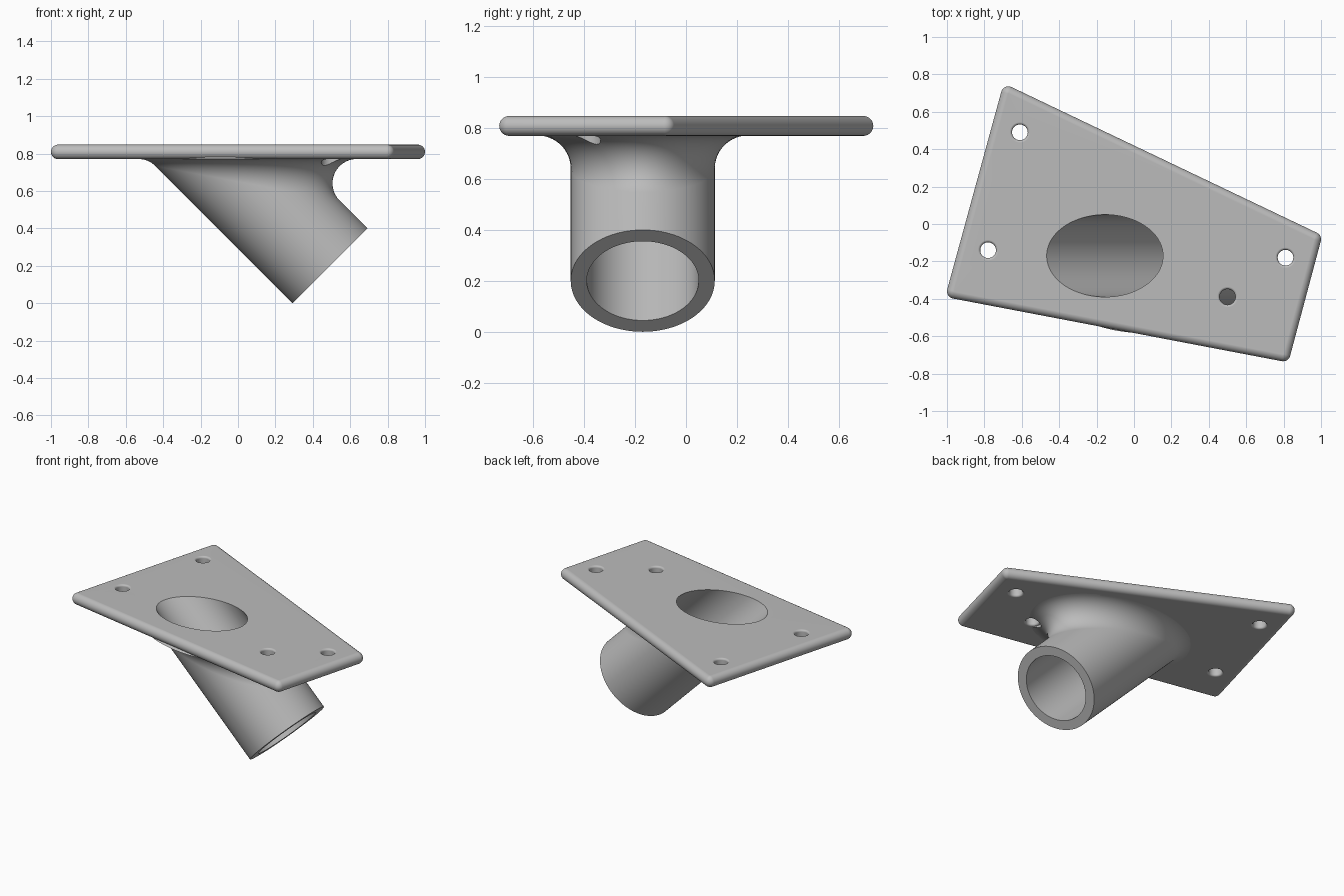
import bpy, bmesh
from math import sin, cos, pi, sqrt, atan2
from mathutils import Vector

cube = bpy.data.objects.get("Cube")
if cube:
    bpy.data.objects.remove(cube, do_unlink=True)

grey = bpy.data.materials.new("light grey")
grey.use_nodes = True
colour = (0.5, 0.5, 0.5, 1)
grey.diffuse_color = colour
grey.node_tree.nodes["Principled BSDF"].inputs["Base Color"].default_value = colour


def loft(name, rings):
    """Closed solid through matching rings, capped at both ends."""
    bm = bmesh.new()
    loops = [[bm.verts.new(p) for p in ring] for ring in rings]
    n = len(loops[0])
    for a, b in zip(loops, loops[1:]):
        for i in range(n):
            j = (i + 1) % n
            bm.faces.new((a[i], a[j], b[j], b[i]))
    bm.faces.new(loops[0][::-1])
    bm.faces.new(loops[-1])
    bmesh.ops.recalc_face_normals(bm, faces=bm.faces)
    mesh = bpy.data.meshes.new(name)
    bm.to_mesh(mesh)
    bm.free()
    mesh.materials.append(grey)
    ob = bpy.data.objects.new(name, mesh)
    bpy.context.collection.objects.link(ob)
    return ob


def combine(base, other, operation):
    """Apply a boolean and drop the helper."""
    mod = base.modifiers.new("join", 'BOOLEAN')
    mod.operation, mod.solver, mod.object = operation, 'EXACT', other
    bpy.context.view_layer.objects.active = base
    bpy.ops.object.modifier_apply(modifier=mod.name)
    bpy.data.objects.remove(other, do_unlink=True)


# Mounting plate: four corner centres, fully rounded rim
BOTTOM, TOP = 0.77, 0.848
R, MID = (TOP - BOTTOM) / 2, (TOP + BOTTOM) / 2
corners = [Vector(c) for c in ((-0.961, -0.36), (0.797, -0.695), (0.961, -0.082), (-0.672, 0.697))]


def plate_ring(lat):
    ring = []
    for i, c in enumerate(corners):
        before, after = c - corners[i - 1], corners[(i + 1) % 4] - c
        start = atan2(before.y, before.x) - pi / 2
        sweep = before.angle_signed(after) * -1
        for k in range(9):
            a = start + sweep * k / 8
            r = R * cos(lat)
            ring.append((c.x + r * cos(a), c.y + r * sin(a), MID + R * sin(lat)))
    return ring


# stop just short of the poles so that the corner points stay distinct
lats = [-1.53 + 3.06 * k / 16 for k in range(17)]
plate = loft("mounting_plate", [plate_ring(a) for a in lats])
for v in plate.data.vertices:
    if abs(v.co.z - MID) > R * 0.99:
        v.co.z = TOP if v.co.z > MID else BOTTOM

# Slanted tube with a rolling-ball fillet into the plate underside
N, OUTER, INNER, BALL = 96, 0.283, 0.22, 0.13
end = Vector((0.492, -0.17, OUTER / sqrt(2)))
axis = Vector((-1, 0, 1)).normalized()
side, across = Vector((1, 0, 1)).normalized(), Vector((0, 1, 0))
spokes = [side * cos(2 * pi * i / N) + across * sin(2 * pi * i / N) for i in range(N)]
up = Vector((0, 0, 1))
ceiling = BOTTOM + 0.001


def tube_ring(radius, along):
    return [end + axis * along + s * radius for s in spokes]


def ball_centre(spoke):
    p = end + spoke * (OUTER + BALL)
    return p + axis * ((ceiling - BALL - p.z) / axis.z)


rings = [tube_ring(OUTER, 0)]
for k in range(17):
    rings.append([ball_centre(s) + (-s).slerp(up, k / 16) * BALL for s in spokes])
middle = sum(rings[-1], Vector()) / N
rings.append([middle.lerp(p, 0.9) + up * 0.03 for p in rings[-1]])
combine(plate, loft("tube", rings), 'UNION')

# Tube bore, open at both ends
combine(plate, loft("bore", [tube_ring(INNER, -0.1), tube_ring(INNER, 1.3)]), 'DIFFERENCE')

# Screw holes with softened rims
HOLE, SOFT = 0.042, 0.013
half = [(HOLE + SOFT * (1 - cos(a)), R - SOFT + SOFT * sin(a))
        for a in (pi / 8 * k for k in range(5))]
profile = [(HOLE + SOFT, -0.2)] + [(r, -h) for r, h in half[::-1]] + half + [(HOLE + SOFT, 0.1)]
for x, y in ((-0.61, 0.49), (-0.78, -0.14), (0.81, -0.18), (0.5, -0.39)):
    drill = loft("drill", [[(x + r * cos(2 * pi * i / 32), y + r * sin(2 * pi * i / 32), MID + h)
                            for i in range(32)] for r, h in profile])
    combine(plate, drill, 'DIFFERENCE')

# Smooth shading with crisp edges
plate.name = "angled_tube_bracket"
bpy.ops.object.select_all(action='DESELECT')
plate.select_set(True)
bpy.context.view_layer.objects.active = plate
bpy.ops.object.shade_smooth_by_angle(angle=0.55)
weighted = plate.modifiers.new("even shading", 'WEIGHTED_NORMAL')
weighted.keep_sharp = True
